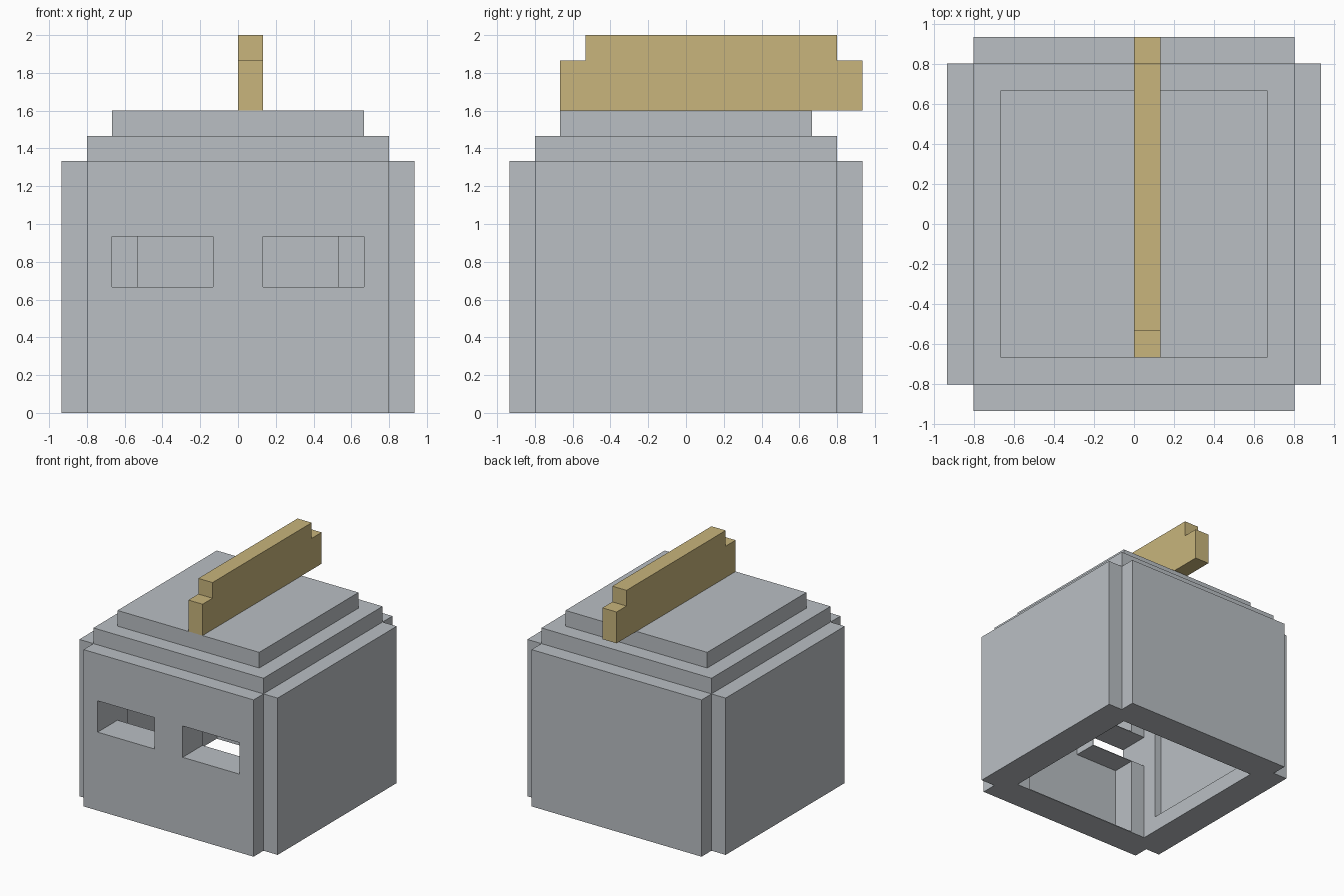
import bpy
import bmesh

old = bpy.data.objects.get("Cube")
if old:
    bpy.data.objects.remove(old, do_unlink=True)

U = 2 / 15  # block size


def material(name, rgb):
    mat = bpy.data.materials.new(name)
    mat.use_nodes = True
    colour = (*rgb, 1)
    mat.diffuse_color = colour
    mat.node_tree.nodes["Principled BSDF"].inputs["Base Color"].default_value = colour
    return mat


grey = material("steel_grey", (0.49, 0.52, 0.55))
gold = material("crest_gold", (0.58, 0.46, 0.20))


def prism(name, outline, bottom, top, mat, axis="z"):
    """Extrude an outline along z, or along x for side profiles."""
    bm = bmesh.new()
    place = (lambda a, b: (a, b, bottom)) if axis == "z" else (lambda a, b: (bottom, a, b))
    face = bm.faces.new([bm.verts.new(place(a * U, b * U)) for a, b in outline])
    moved = bmesh.ops.extrude_face_region(bm, geom=[face])["geom"]
    step = (0, 0, top - bottom) if axis == "z" else (top - bottom, 0, 0)
    bmesh.ops.translate(bm, vec=step, verts=[g for g in moved if isinstance(g, bmesh.types.BMVert)])
    bmesh.ops.recalc_face_normals(bm, faces=bm.faces)
    mesh = bpy.data.meshes.new(name)
    bm.to_mesh(mesh)
    bm.free()
    mesh.materials.append(mat)
    obj = bpy.data.objects.new(name, mesh)
    bpy.context.collection.objects.link(obj)
    return obj


def box(name, x, y, z, mat=grey):
    """Box from ranges in blocks."""
    outline = [(x[0], y[0]), (x[1], y[0]), (x[1], y[1]), (x[0], y[1])]
    return prism(name, outline, z[0] * U, z[1] * U, mat)


def cut(target, x, y, z):
    cutter = box("cutter", x, y, z)
    cutter.hide_render = True
    mod = target.modifiers.new("cut", "BOOLEAN")
    mod.operation = "DIFFERENCE"
    mod.solver = "EXACT"
    mod.object = cutter
    bpy.context.view_layer.objects.active = target
    bpy.ops.object.modifier_apply(modifier=mod.name)
    bpy.data.objects.remove(cutter, do_unlink=True)


# Helmet walls with notched vertical corners
quarter = [(7, -6), (7, 6), (6, 6)]
plan = []
for _ in range(4):
    plan += quarter
    quarter = [(-b, a) for a, b in quarter]
walls = prism("helmet_walls", plan, 0, 10 * U, grey)

# Open cavity and recessed inner panels
cut(walls, (-5, 5), (-5, 5), (-1, 11))
cut(walls, (-5.5, 5.5), (-4, 4), (1, 9.9))
cut(walls, (-4, 4), (0, 5.5), (1, 9.9))
cut(walls, (-4, 4), (-6.5, 0), (0.05, 9.9))

# Eye slots with thin linings
for side, s in (("left", 1), ("right", -1)):
    span = sorted((s * 1, s * 5))
    cut(walls, span, (-8, -4), (5, 7))
    lining = sorted((s * 1, s * 4))
    box(side + "_slot_sill", lining, (-6.5, -5), (4.96, 5))
    box(side + "_slot_lintel", lining, (-6.5, -5), (7, 7.04))
    box(side + "_slot_cheek", sorted((s * 0.96, s * 1)), (-6.5, -5), (4.96, 7.04))

# Stepped crown
box("lower_crown", (-6, 6), (-6, 6), (10, 11))
box("upper_crown", (-5, 5), (-5, 5), (11, 12))

# Crest, one block wide, overhanging the back
crest = [(-5, 12), (7, 12), (7, 14), (6, 14), (6, 15), (-4, 15), (-4, 14), (-5, 14)]
prism("crest", crest, 0, U, gold, axis="x")
